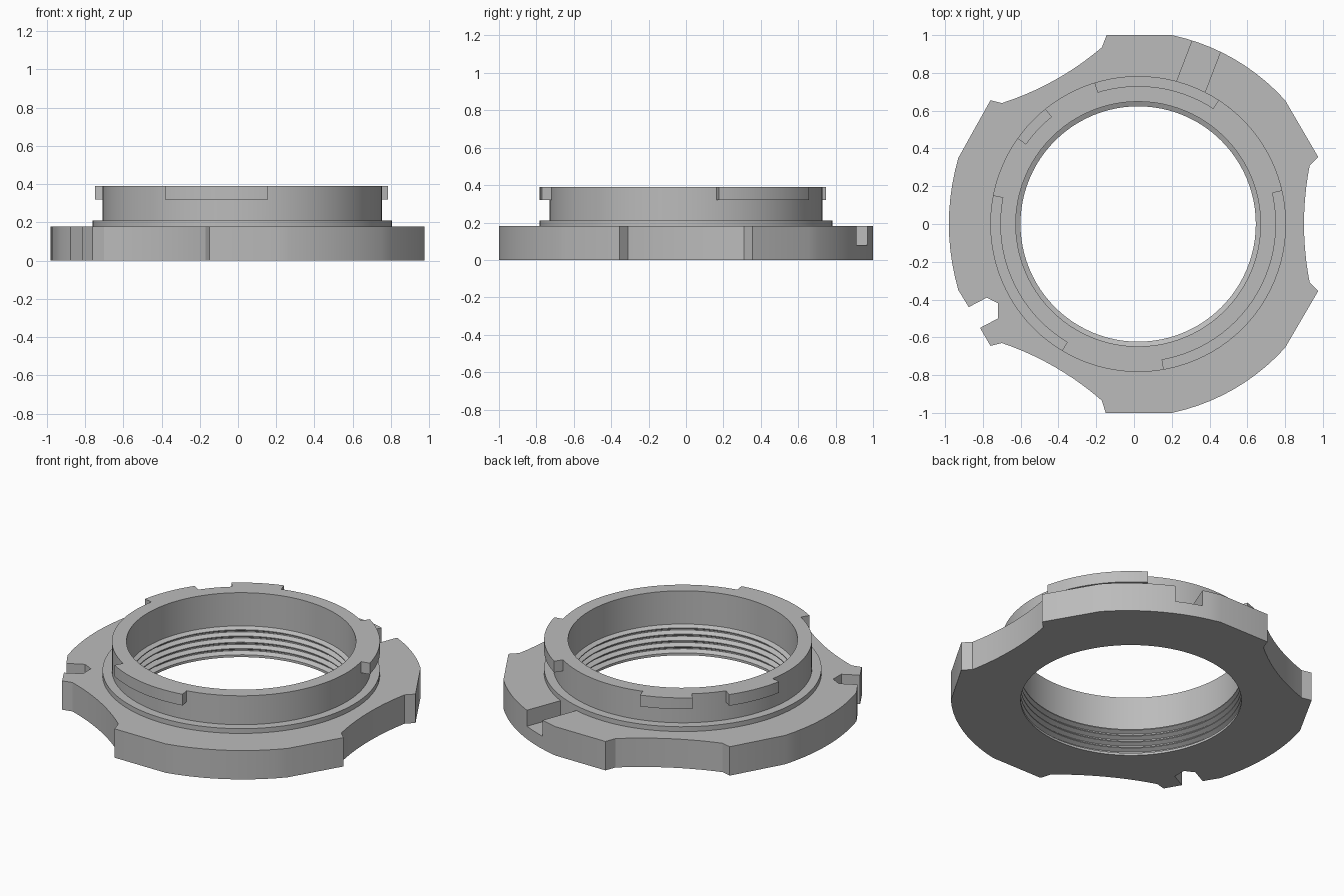
import bpy, bmesh
from math import sin, cos, radians, pi, tau
from mathutils import Vector, Matrix

if "Cube" in bpy.data.objects:
    bpy.data.objects.remove(bpy.data.objects["Cube"])

CX = 0.022          # axis of the bore
STEP_R, COLLAR_R, BORE_R, CREST_R = 0.783, 0.73, 0.648, 0.623
FLANGE_Z, STEP_Z, TAB_Z, TOP_Z = 0.18, 0.21, 0.32, 0.39

grey = bpy.data.materials.new("plain_grey")
grey.use_nodes = True
colour = (0.5, 0.5, 0.5, 1)
grey.diffuse_color = colour
grey.node_tree.nodes["Principled BSDF"].inputs["Base Color"].default_value = colour


def make_object(name, bm):
    bmesh.ops.recalc_face_normals(bm, faces=bm.faces)
    mesh = bpy.data.meshes.new(name)
    bm.to_mesh(mesh)
    bm.free()
    mesh.materials.append(grey)
    obj = bpy.data.objects.new(name, mesh)
    bpy.context.collection.objects.link(obj)
    return obj


def prism(name, outline, z0, z1):
    bm = bmesh.new()
    face = bm.faces.new([bm.verts.new((x, y, z0)) for x, y in outline])
    new = bmesh.ops.extrude_face_region(bm, geom=[face])["geom"]
    bmesh.ops.translate(bm, vec=(0, 0, z1 - z0),
                        verts=[v for v in new if isinstance(v, bmesh.types.BMVert)])
    return make_object(name, bm)


def lathe(name, profile, steps=96):
    """Solid of revolution about the bore axis, capped at both ends."""
    bm = bmesh.new()
    rings = [[bm.verts.new((CX + r * cos(tau * i / steps), r * sin(tau * i / steps), z))
              for i in range(steps)] for r, z in profile]
    for low, high in zip(rings, rings[1:]):
        for i in range(steps):
            j = (i + 1) % steps
            bm.faces.new((low[i], low[j], high[j], high[i]))
    bm.faces.new(rings[0])
    bm.faces.new(rings[-1])
    return make_object(name, bm)


def arc(a, b, sag, steps=10):
    """Points from a to b, bowed by sag to the left of the travel direction."""
    a, b = Vector(a), Vector(b)
    side = Vector((a.y - b.y, b.x - a.x)).normalized()
    half = (b - a).length / 2
    r = (half * half + sag * sag) / (2 * abs(sag))
    sign = 1 if sag > 0 else -1
    points = []
    for i in range(steps + 1):
        t = i / steps
        d = half * (2 * t - 1)
        points.append(a.lerp(b, t) + side * sign * ((r * r - d * d) ** 0.5 - r + abs(sag)))
    return [tuple(p) for p in points]


def sector(a0, a1, r0, r1, steps=16):
    angles = [radians(a0 + (a1 - a0) * i / steps) for i in range(steps + 1)]
    ring = lambda r, seq: [(CX + r * cos(a), r * sin(a)) for a in seq]
    return ring(r1, angles) + ring(r0, angles[::-1])


def combine(body, tool, operation):
    mod = body.modifiers.new(operation.lower(), "BOOLEAN")
    mod.operation, mod.object, mod.solver = operation, tool, "EXACT"
    bpy.context.view_layer.objects.active = body
    bpy.ops.object.modifier_apply(modifier=mod.name)
    bpy.data.objects.remove(tool)


# Flange: bowed and hollowed rim with a small key notch, clockwise from the top
outline = (
    [(-0.145, 1.0)]
    + arc((0.2, 1.0), (0.8, 0.655), 0.055)
    + [(0.975, 0.355)]
    + arc((0.93, 0.31), (0.93, -0.31), -0.03)
    + [(0.975, -0.355)]
    + arc((0.8, -0.655), (0.2, -1.0), 0.055)
    + [(-0.15, -1.0)]
    + arc((-0.17, -0.935), (-0.7, -0.63), -0.03)
    + [(-0.76, -0.645), (-0.815, -0.55), (-0.72, -0.5), (-0.72, -0.42),
       (-0.78, -0.39), (-0.875, -0.44)]
    + arc((-0.93, -0.35), (-0.93, 0.35), 0.05)
    + [(-0.76, 0.655)]
    + arc((-0.7, 0.64), (-0.17, 0.935), -0.03)
)
body = prism("lock_ring", outline, 0, FLANGE_Z)

# Radial slot in the top of the flange
turn = Matrix.Rotation(radians(69), 2)
slot = [tuple(turn @ Vector(p) + Vector((CX, 0)))
        for p in ((0.74, -0.08), (1.2, -0.08), (1.2, 0.08), (0.74, 0.08))]
combine(body, prism("slot_cutter", slot, 0.08, 0.3), "DIFFERENCE")

# Step and collar
combine(body, lathe("collar", [(STEP_R, 0.05), (STEP_R, STEP_Z),
                               (COLLAR_R, STEP_Z), (COLLAR_R, TOP_Z)]), "UNION")

# Bayonet tabs, the rear one split by a gap
for start, end in ((13, 57), (107, 129), (144.5, 169), (239, 280)):
    combine(body, prism("tab", sector(start, end, 0.69, STEP_R), TAB_Z, TOP_Z), "UNION")

# Bore with thread grooves in its lower part
profile = [(CREST_R, -0.1), (CREST_R, 0.015)]
for i in range(4):
    z = 0.015 + i * 0.039
    profile += [(BORE_R, z + 0.014), (BORE_R, z + 0.02), (CREST_R, z + 0.033), (CREST_R, z + 0.039)]
profile += [(BORE_R, 0.183), (BORE_R, 0.5)]
combine(body, lathe("bore_cutter", profile), "DIFFERENCE")

bpy.ops.object.select_all(action="DESELECT")
body.select_set(True)
bpy.context.view_layer.objects.active = body
bpy.ops.object.shade_smooth_by_angle(angle=radians(25))
